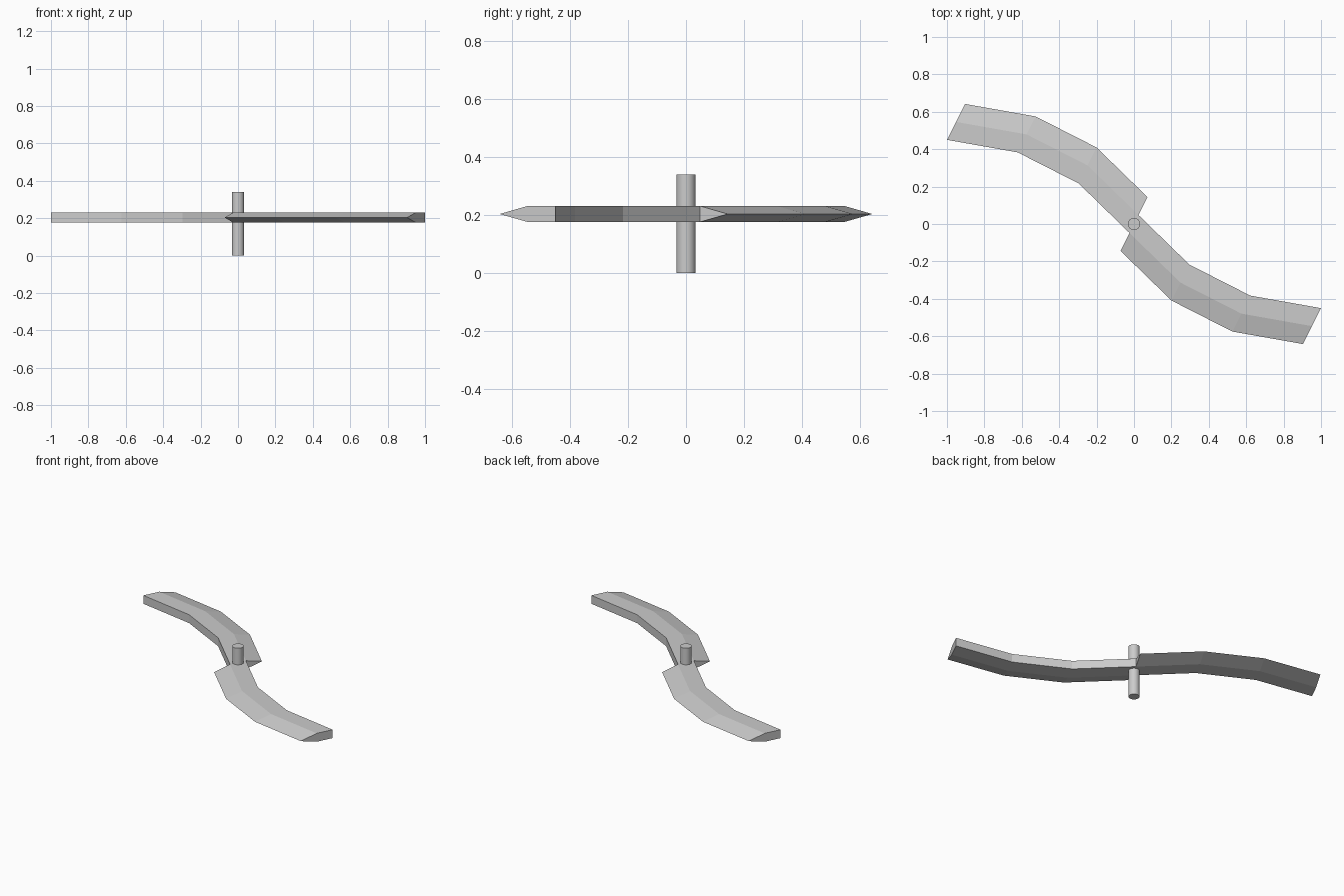
import bpy, bmesh
from math import pi, radians

if "Cube" in bpy.data.objects:
    bpy.data.objects.remove(bpy.data.objects["Cube"])

Z_LOW, Z_EDGE, Z_TOP = 0.176, 0.2035, 0.231
# sharp edge of the blade seen from above, root to tip
PATH = [(-0.072, -0.144), (0.2, -0.409), (0.526, -0.575), (0.904, -0.642)]
CHORD = (0.096, 0.192)  # sharp edge to thick edge
# section: fraction across the chord, height
SECTION = [(0, Z_EDGE), (0.5, Z_LOW), (1, Z_LOW), (1, Z_TOP), (0.5, Z_TOP)]


def make_blade(name, angle):
    bm = bmesh.new()
    rings = [[bm.verts.new((x + t * CHORD[0], y + t * CHORD[1], z)) for t, z in SECTION]
             for x, y in PATH]
    n = len(SECTION)
    for a, b in zip(rings, rings[1:]):
        for i in range(n):
            j = (i + 1) % n
            bm.faces.new((a[i], a[j], b[j], b[i]))
    bm.faces.new(rings[0])
    bm.faces.new(rings[-1])
    bmesh.ops.recalc_face_normals(bm, faces=bm.faces)
    mesh = bpy.data.meshes.new(name)
    bm.to_mesh(mesh)
    bm.free()
    obj = bpy.data.objects.new(name, mesh)
    bpy.context.collection.objects.link(obj)
    obj.rotation_euler.z = angle


# Two matching curved blades
make_blade("right_blade", 0)
make_blade("left_blade", pi)

# Central spindle
bpy.ops.mesh.primitive_cylinder_add(vertices=32, radius=0.033, depth=0.34, location=(0, 0, 0.17))
bpy.context.object.name = "spindle"
bpy.ops.object.shade_smooth_by_angle(angle=radians(30))
